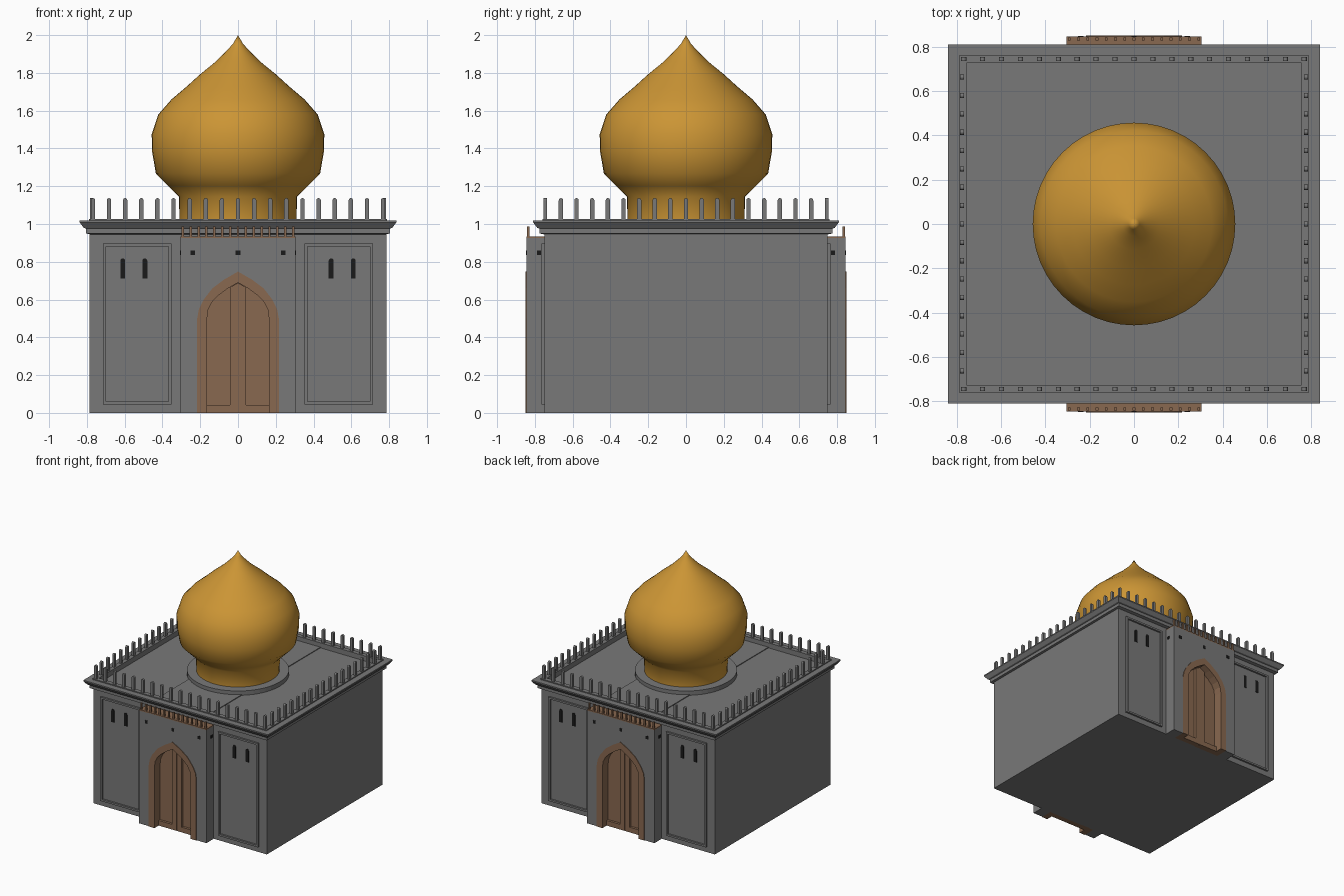
import bpy, bmesh, math
from mathutils import Matrix

if "Cube" in bpy.data.objects:
    bpy.data.objects.remove(bpy.data.objects["Cube"])


def material(name, rgb):
    m = bpy.data.materials.new(name)
    m.diffuse_color = (*rgb, 1)
    m.use_nodes = True
    m.node_tree.nodes["Principled BSDF"].inputs["Base Color"].default_value = m.diffuse_color
    return m


GOLD = material("gold", (0.6, 0.3, 0.035))
WOOD = material("wood", (0.25, 0.14, 0.08))
DARK = material("dark", (0.01, 0.01, 0.01))
STONE = material("stone", (0.19, 0.19, 0.19))


def finish(bm, name, mat):
    bmesh.ops.recalc_face_normals(bm, faces=bm.faces)
    me = bpy.data.meshes.new(name)
    bm.to_mesh(me)
    bm.free()
    me.materials.append(mat)
    ob = bpy.data.objects.new(name, me)
    bpy.context.collection.objects.link(ob)
    return ob


def add_box(bm, x0, x1, y0, y1, z0, z1):
    m = Matrix.Translation(((x0 + x1) / 2, (y0 + y1) / 2, (z0 + z1) / 2))
    m = m @ Matrix.Diagonal((abs(x1 - x0), abs(y1 - y0), z1 - z0, 1))
    bmesh.ops.create_cube(bm, size=1, matrix=m)


def add_prism(bm, pts, y0, y1, mat=Matrix()):
    """Outline in x/z, extruded along y."""
    a = [bm.verts.new(mat @ Matrix.Translation((x, y0, z)).translation) for x, z in pts]
    b = [bm.verts.new(mat @ Matrix.Translation((x, y1, z)).translation) for x, z in pts]
    bm.faces.new(a)
    bm.faces.new(b)
    for i in range(len(a)):
        j = (i + 1) % len(a)
        bm.faces.new((a[i], a[j], b[j], b[i]))


def round_top(cx, z0, z1, r):
    """Upright slot outline with a half-round top."""
    arc = [(cx + r * math.cos(math.pi * i / 8), z1 - r + r * math.sin(math.pi * i / 8)) for i in range(9)]
    return [(cx - r, z0), (cx + r, z0)] + arc


def mirrored(half):
    """Right half of an arch, foot to apex -> full outline, right foot to left foot."""
    return half + [(-x, z) for x, z in reversed(half[:-1])]


# main block
bm = bmesh.new()
add_box(bm, -0.787, 0.787, -0.75, 0.75, 0, 0.96)
finish(bm, "main_block", STONE)

# cornice, parapet lip and sunken roof, lofted from rectangles
bm = bmesh.new()
prof = [(.78, .945), (.805, .95), (.805, .976), (.817, .98), (.838, 1.008), (.838, 1.018),
        (.79, 1.018), (.79, 1.026), (.755, 1.026), (.755, .985)]
rings = [[bm.verts.new((sx * h, sy * (h - .029), z)) for sx, sy in ((-1, -1), (1, -1), (1, 1), (-1, 1))]
         for h, z in prof]
for lo, hi in zip(rings, rings[1:]):
    for i in range(4):
        j = (i + 1) % 4
        bm.faces.new((lo[i], lo[j], hi[j], hi[i]))
bm.faces.new(rings[0])
bm.faces.new(rings[-1])
finish(bm, "cornice_and_roof", STONE)

# slightly raised strip along the roof
bm = bmesh.new()
add_box(bm, -0.24, 0.24, -0.725, 0.725, 0.975, 0.991)
finish(bm, "roof_strip", STONE)

# parapet posts round all four sides
bm = bmesh.new()
for s in (-1, 1):
    for i in range(19):
        t = i / 9 - 1
        add_prism(bm, round_top(0.768 * t, 1.02, 1.137, 0.0115), s * 0.745 - .009, s * 0.745 + .009)
        if 0 < i < 18:
            place = Matrix.Translation((s * 0.775, 0.745 * t, 0)) @ Matrix.Rotation(math.pi / 2, 4, 'Z')
            add_prism(bm, round_top(0, 1.02, 1.137, 0.0115), -.009, .009, place)
finish(bm, "parapet_posts", STONE)

# round plinth under the dome
bm = bmesh.new()
bmesh.ops.create_cone(bm, cap_ends=True, segments=48, radius1=0.38, radius2=0.38, depth=0.05,
                      matrix=Matrix.Translation((0, 0, 0.996)))
finish(bm, "dome_plinth", STONE)

# onion dome, spun from a profile
bm = bmesh.new()
dome = [(.31, 1.01), (.312, 1.145), (.37, 1.203), (.435, 1.268), (.455, 1.385), (.457, 1.475), (.422, 1.58),
        (.352, 1.66), (.275, 1.725), (.2, 1.793), (.115, 1.862), (.052, 1.925), (.025, 1.957), (0, 2.0)]
vs = [bm.verts.new((r, 0, z)) for r, z in dome]
es = [bm.edges.new(p) for p in zip(vs, vs[1:])]
bmesh.ops.spin(bm, geom=vs + es, axis=(0, 0, 1), cent=(0, 0, 0), angle=2 * math.pi, steps=48)
bmesh.ops.remove_doubles(bm, verts=bm.verts, dist=1e-4)
for f in bm.faces:
    f.smooth = True
finish(bm, "onion_dome", GOLD)

# front and back facades
outer = mirrored([(.216, 0), (.216, .5), (.207, .55), (.182, .6), (.135, .66), (.075, .705), (0, .748)])
inner = mirrored([(.164, 0), (.164, .5), (.157, .55), (.135, .59), (.1, .625), (.055, .658), (0, .69)])
for s, side in ((-1, "front"), (1, "back")):
    # portal block with arched opening
    bm = bmesh.new()
    add_prism(bm, [(.305, 0), (.305, .927), (-.305, .927), (-.305, 0)] + outer[::-1], s * .745, s * .845)
    finish(bm, side + "_portal", STONE)

    # wooden arch surround
    bm = bmesh.new()
    add_prism(bm, outer + inner[::-1], s * .745, s * .85)
    finish(bm, side + "_arch_surround", WOOD)

    # double door: slab, meeting stiles and bottom rails
    bm = bmesh.new()
    add_prism(bm, inner, s * .745, s * .775)
    for m in (-1, 1):
        add_prism(bm, [(m * .001, 0), (m * .164, 0), (m * .164, .042), (m * .043, .042),
                       (m * .043, .664), (m * .001, .688)], s * .77, s * .795)
    finish(bm, side + "_door", WOOD)

    # wooden ledge and little balusters above the portal
    bm = bmesh.new()
    add_box(bm, -.305, .305, s * .75, s * .845, .925, .935)
    for i in range(15):
        x = -.292 + i * .0417
        add_box(bm, x - .0065, x + .0065, s * .828, s * .841, .93, .988)
    finish(bm, side + "_portal_railing", WOOD)

    # raised panel frames
    bm = bmesh.new()
    for m in (-1, 1):
        for a, b, c, d in ((.353, .368, .044, .896), (.7, .715, .044, .896),
                           (.368, .7, .044, .059), (.368, .7, .881, .896)):
            add_box(bm, m * a, m * b, s * .745, s * .765, c, d)
    finish(bm, side + "_panel_frames", STONE)

    # dark slit windows and square vents
    bm = bmesh.new()
    for x in (-.61, -.493, .493, .61):
        add_prism(bm, round_top(x, .712, .818, .013), s * .745, s * .754)
    for x in (-.24, 0, .24):
        add_box(bm, x - .012, x + .012, s * .83, s * .848, .836, .861)
    for m in (-1, 1):
        add_box(bm, m * .29, m * .308, s * .767, s * .789, .836, .861)
    finish(bm, side + "_openings", DARK)
